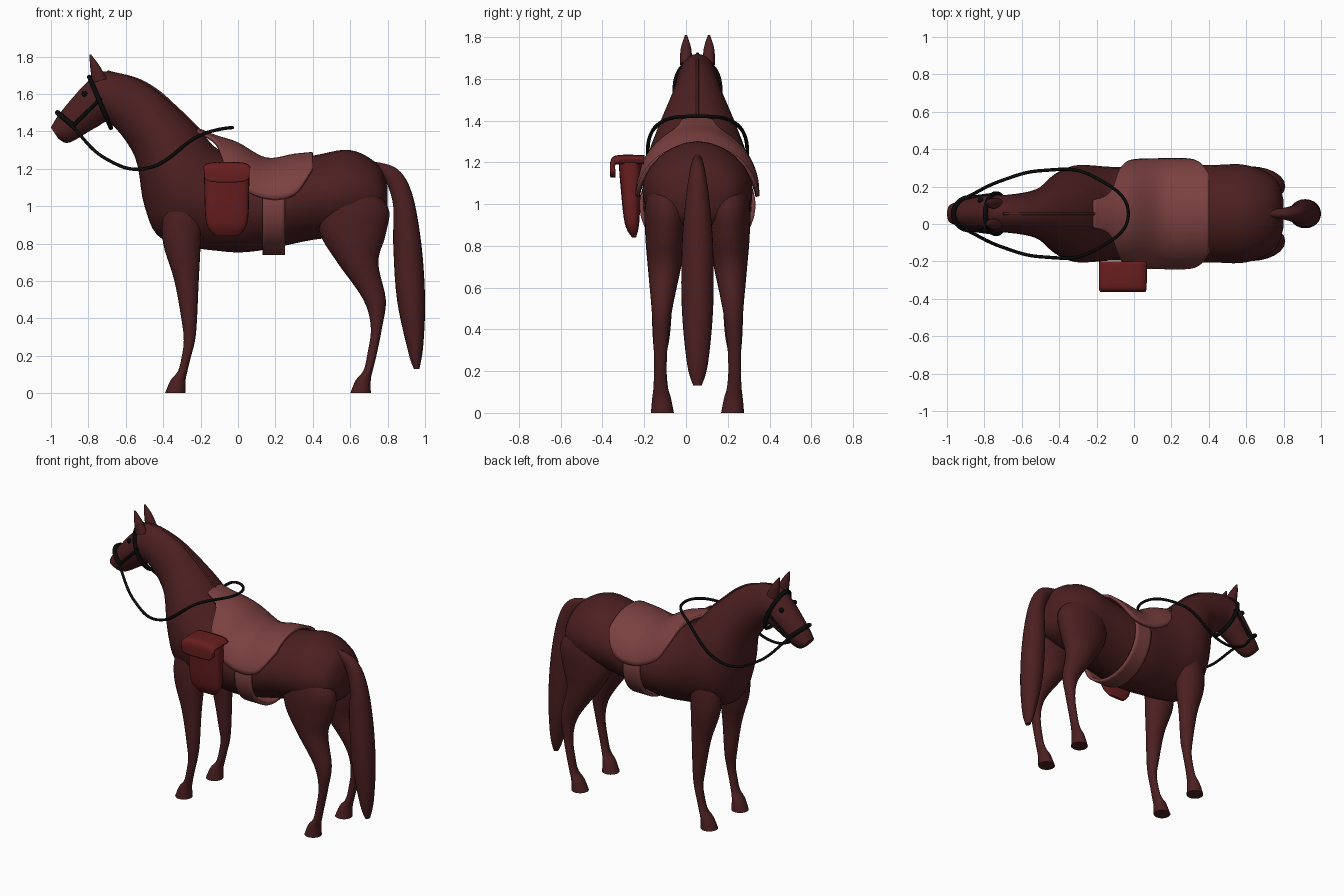
import bpy, bmesh, math
from mathutils import Vector

if "Cube" in bpy.data.objects:
    bpy.data.objects.remove(bpy.data.objects["Cube"])

MID = 0.055  # y of the animal's centre line


def material(name, *rgb):
    mat = bpy.data.materials.new(name)
    mat.use_nodes = True
    mat.diffuse_color = (*rgb, 1)
    mat.node_tree.nodes["Principled BSDF"].inputs["Base Color"].default_value = (*rgb, 1)
    return mat


COAT = material("chestnut coat", .072, .014, .015)
LEATHER = material("dusty rose leather", .2, .052, .052)
RED = material("dark red bag", .14, .013, .014)
BLACK = material("black tack", .003, .003, .003)


def finish(name, bm, mat, thickness=0):
    """Turn a bmesh into a smooth-shaded object, thickened if it is a sheet."""
    bmesh.ops.recalc_face_normals(bm, faces=bm.faces)
    mesh = bpy.data.meshes.new(name)
    bm.to_mesh(mesh)
    bm.free()
    mesh.materials.append(mat)
    obj = bpy.data.objects.new(name, mesh)
    bpy.context.collection.objects.link(obj)
    if thickness:
        solid = obj.modifiers.new("thickness", "SOLIDIFY")
        solid.thickness, solid.offset = thickness, 0
    bpy.context.view_layer.objects.active = obj
    bpy.ops.object.select_all(action="DESELECT")
    obj.select_set(True)
    bpy.ops.object.shade_smooth_by_angle(angle=math.radians(50))


def flow(keys, steps=5):
    """Fill in smoothly between key tuples with a spline through all of them."""
    keys = [Vector(key) for key in keys]
    padded = [keys[0], *keys, keys[-1]]
    filled = []
    for before, start, end, after in zip(padded, padded[1:], padded[2:], padded[3:]):
        for step in range(steps):
            t = step / steps
            bend = (end - before) * t * (1 - t) ** 2 - (after - start) * t * t * (1 - t)
            filled.append(start.lerp(end, t * t * (3 - 2 * t)) + bend / 2)
    return filled + [keys[-1]]


def oval(top_x, top_z, low_x, low_z, width, offset=0, sides=24, power=1):
    """Oval ring between an upper and a lower outline point."""
    top, low = Vector((top_x, MID + offset, top_z)), Vector((low_x, MID + offset, low_z))
    ring = []
    for i in range(sides):
        angle = math.tau * i / sides
        along, across = (math.copysign(abs(f(angle)) ** power, f(angle)) for f in (math.cos, math.sin))
        ring.append((top + low) / 2 + (top - low) / 2 * along + Vector((0, width * across, 0)))
    return ring


def bridge(bm, rows, closed):
    rows = [[bm.verts.new(point) for point in row] for row in rows]
    for row, after in zip(rows, rows[1:]):
        for i in range(0 if closed else 1, len(row)):
            bm.faces.new((row[i - 1], row[i], after[i], after[i - 1]))
    if closed:
        bm.faces.new(rows[0])
        bm.faces.new(rows[-1])


def loft(name, keys, mat, **shape):
    bm = bmesh.new()
    bridge(bm, [oval(*key, **shape) for key in flow(keys)], True)
    finish(name, bm, mat)


def wrap(name, stations, low, width, under=False, sides=24):
    """Leather sheet over the back, or under the belly, down or up to an edge height."""
    bm = bmesh.new()
    rows = []
    for x, top, edge in flow(stations):
        middle, half = (top + low) / 2, (top - low) / 2
        limit = math.acos((edge - middle) / half)
        start, end = (limit, math.tau - limit) if under else (-limit, limit)
        angles = [start + (end - start) * i / sides for i in range(sides + 1)]
        rows.append([(x, MID + width * math.sin(a), middle + half * math.cos(a)) for a in angles])
    bridge(bm, rows, False)
    finish(name, bm, LEATHER, thickness=.02)


def strap(name, points, radius, mat=BLACK, cyclic=False):
    curve = bpy.data.curves.new(name, "CURVE")
    curve.dimensions = "3D"
    curve.bevel_depth, curve.bevel_resolution = radius, 2
    curve.use_fill_caps = True
    spline = curve.splines.new("BEZIER")
    spline.bezier_points.add(len(points) - 1)
    for knot, point in zip(spline.bezier_points, points):
        knot.co = point
        knot.handle_left_type = knot.handle_right_type = "AUTO"
    spline.use_cyclic_u = cyclic
    curve.materials.append(mat)
    bpy.context.collection.objects.link(bpy.data.objects.new(name, curve))


# Trunk, neck and head in one skin, rump to nose
body = [
    (.8, 1.1, .8, 1, .07), (.75, 1.22, .76, .9, .19), (.6, 1.3, .6, .84, .26),
    (.4, 1.27, .4, .82, .26), (.1, 1.22, .1, .76, .26), (-.1, 1.3, -.1, .76, .25),
    (-.2, 1.4, -.4, .82, .26), (-.3, 1.5, -.5, 1, .22), (-.5, 1.66, -.55, 1.26, .13),
    (-.7, 1.72, -.68, 1.44, .1), (-.8, 1.67, -.76, 1.42, .1), (-.95, 1.5, -.9, 1.34, .07),
    (-1, 1.42, -.96, 1.36, .05)]
loft("body", body, COAT, power=1.08)

# Thin mane ridge along the crest
strap("mane_ridge", [(x, MID, z) for x, z, *_ in body[6:10]], .007, COAT)

# Tail
loft("tail", [
    (.72, 1.24, .73, 1.19, .02), (.85, 1.2, .79, 1.13, .035), (.93, 1.07, .83, 1, .055),
    (.98, .8, .83, .8, .075), (1, .5, .85, .5, .075), (.99, .25, .91, .22, .05),
    (.97, .13, .94, .13, .02)], COAT)


# Legs: rows of height, front x, back x and half width, ending in a shared foot
def leg(name, side, upper, heel):
    foot = [(.2, -.02, .03, .03), (.12, -.04, .01, .035), (.07, -.08, 0, .045), (0, -.11, 0, .055)]
    rows = upper + [(z, heel + front, heel + back, width) for z, front, back, width in foot]
    loft(name, [(front, z, back, z, width, side * (.19 - .4 * width))
                for z, front, back, width in rows], COAT)


for side, word in ((1, "left"), (-1, "right")):
    leg(word + "_hind_leg", side, [
        (1.15, .5, .65, .03), (1, .43, .8, .1), (.85, .44, .79, .1), (.7, .53, .75, .08),
        (.5, .67, .79, .05), (.35, .71, .77, .035)], .71)
    leg(word + "_front_leg", side, [
        (1.1, -.34, -.24, .03), (.95, -.4, -.2, .07), (.8, -.4, -.2, .08), (.6, -.34, -.21, .055),
        (.38, -.3, -.22, .042), (.28, -.29, -.23, .03)], -.28)

    # Ear
    loft(word + "_ear", [(-.78, 1.66, -.7, 1.68, .03), (-.79, 1.74, -.74, 1.75, .025),
                         (-.795, 1.81, -.785, 1.81, .005)], COAT, offset=side * MID)

    # Eye
    bm = bmesh.new()
    bmesh.ops.create_uvsphere(bm, u_segments=12, v_segments=8, radius=.016)
    bmesh.ops.translate(bm, verts=bm.verts, vec=(-.82, MID + side * .072, 1.6))
    finish(word + "_eye", bm, BLACK)

    # Cheek strap
    strap(word + "_cheek_strap", [(-.88, MID + side * .085, 1.43), (-.73, MID + side * .105, 1.58)], .01)

# Bridle bands: over the nose only, and all round the poll and throat
nose = oval(-.965, 1.5, -.8, 1.36, .085)
strap("noseband", nose[-6:] + nose[:7], .014)
strap("headstall", oval(-.795, 1.69, -.68, 1.42, .107), .013, cyclic=True)

# Reins looping from the bit back over the withers
rein = [(-.9, .085, 1.44), (-.7, .18, 1.25), (-.5, .23, 1.2), (-.2, .19, 1.38)]
strap("reins", [(x, MID + y, z) for x, y, z in rein] + [(-.03, MID, 1.42)]
      + [(x, MID - y, z) for x, y, z in reversed(rein)], .009)

# Saddle and its girth
wrap("saddle", [(-.22, 1.41, 1.4), (-.12, 1.37, 1.34), (-.07, 1.355, 1.22), (0, 1.33, 1.11),
                (.15, 1.25, 1.04), (.3, 1.27, 1.06), (.4, 1.28, 1.2)], low=.76, width=.29)
wrap("girth", [(.13, 1.24, 1.1), (.25, 1.24, 1.1)], low=.75, width=.268, under=True)

# Saddlebag with a folded flap, hung on the right side only
bag = [(.84, .06, .01), (.91, .11, .035), (1.1, .12, .05), (1.2, .12, .055)]
loft("bag", [(-.06 - half, z, -.06 + half, z, width, -.3 - .4 * width) for z, half, width in bag],
     RED, power=.6)
bm = bmesh.new()
fold = flow([(-.2, 0), (-.32, 0), (-.35, .02), (-.35, .09)])
bridge(bm, [[(x, y, 1.22 - sink - depth * drop) for y, drop in fold]
            for x, sink, depth in flow([(-.18, .02, .5), (-.14, 0, 1), (.02, 0, 1), (.06, .02, .5)])], False)
finish("bag_flap", bm, RED, thickness=.025)
